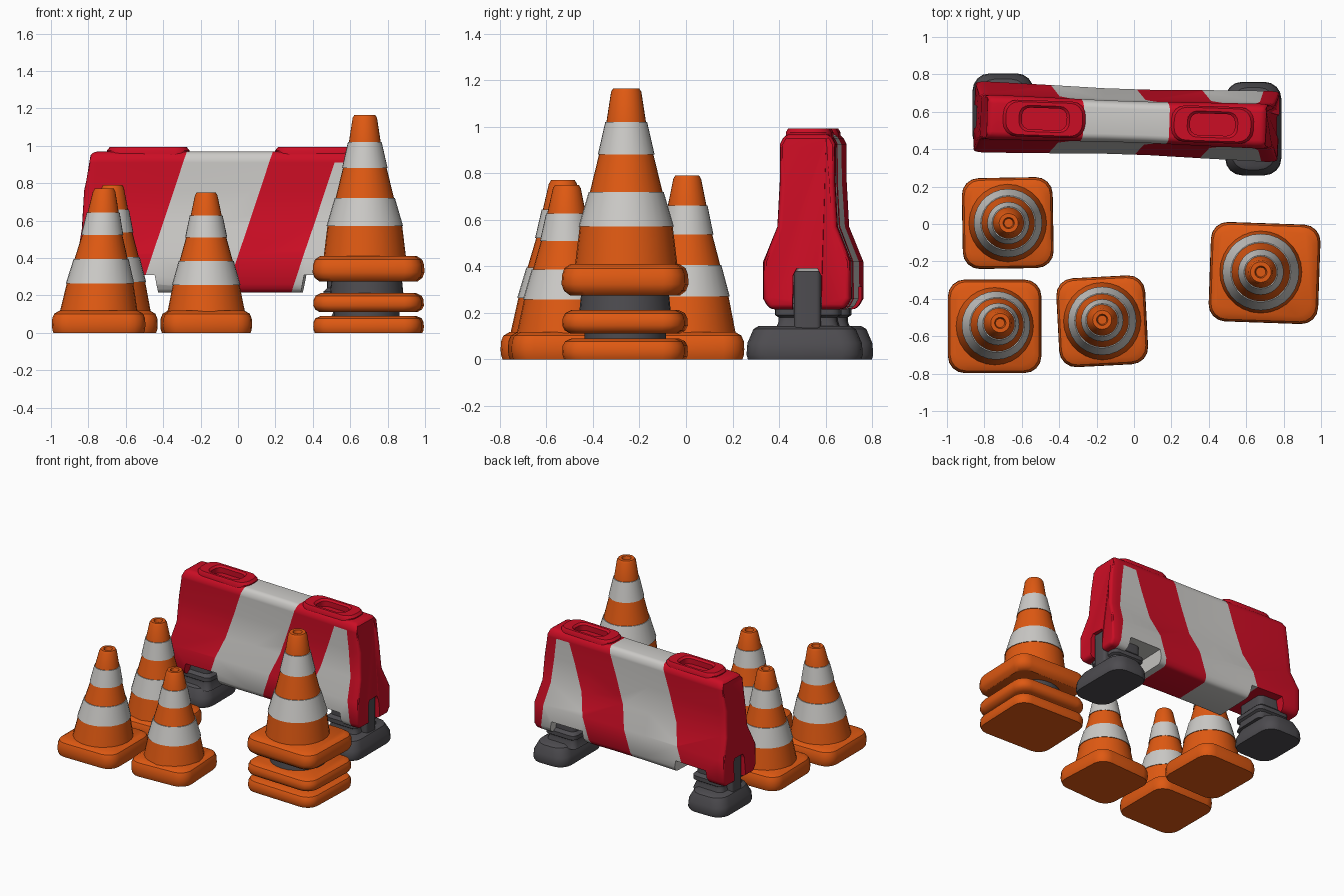
import bpy, bmesh
from math import sin, cos, pi, radians
from mathutils import Vector

if "Cube" in bpy.data.objects:
    bpy.data.objects.remove(bpy.data.objects["Cube"], do_unlink=True)


def material(name, rgb):
    m = bpy.data.materials.new(name)
    m.use_nodes = True
    m.diffuse_color = (*rgb, 1)
    m.node_tree.nodes["Principled BSDF"].inputs["Base Color"].default_value = (*rgb, 1)
    return m


ORANGE = material("orange plastic", (0.74, 0.1, 0.006))
WHITE = material("off white", (0.6, 0.59, 0.57))
RED = material("red plastic", (0.6, 0.004, 0.018))
GREY = material("dark grey rubber", (0.075, 0.072, 0.08))
RUST = material("rust brown", (0.32, 0.045, 0.004))


def activate(ob):
    bpy.ops.object.select_all(action="DESELECT")
    bpy.context.view_layer.objects.active = ob
    ob.select_set(True)


def smooth(ob, angle=35):
    activate(ob)
    bpy.ops.object.shade_smooth_by_angle(angle=radians(angle))


def circle(r, z, x=0, y=0, n=28):
    return [Vector((x + r * cos(2 * pi * i / n), y + r * sin(2 * pi * i / n), z)) for i in range(n)]


def rounded_rect(hx, hy, r, z, n=5):
    pts = []
    for q, (sx, sy) in enumerate(((1, 1), (-1, 1), (-1, -1), (1, -1))):
        for i in range(n):
            a = pi / 2 * (q + i / (n - 1))
            pts.append(Vector((sx * (hx - r) + r * cos(a), sy * (hy - r) + r * sin(a), z)))
    return pts


def loft(name, rings, mats, band_mats=None, cap_mat=0):
    """Skin a closed solid over matching rings; band_mats picks a colour per band."""
    bm = bmesh.new()
    loops = [[bm.verts.new(p) for p in ring] for ring in rings]
    n = len(loops[0])
    for b, (lo, hi) in enumerate(zip(loops, loops[1:])):
        for i in range(n):
            j = (i + 1) % n
            f = bm.faces.new((lo[i], lo[j], hi[j], hi[i]))
            f.material_index = band_mats[b] if band_mats else 0
    bm.faces.new(loops[0][::-1])
    bm.faces.new(loops[-1]).material_index = cap_mat
    bmesh.ops.recalc_face_normals(bm, faces=bm.faces)
    me = bpy.data.meshes.new(name)
    bm.to_mesh(me)
    bm.free()
    for m in mats:
        me.materials.append(m)
    ob = bpy.data.objects.new(name, me)
    bpy.context.collection.objects.link(ob)
    return ob


def place(ob, x, y, turn):
    ob.location = (x, y, 0)
    ob.rotation_euler.z = radians(turn)
    smooth(ob)


def cone_base(name, hx, hy, z0, z1, x, y, turn, round_bottom):
    """Pillowy rounded square slab."""
    h = z1 - z0
    low = 0.035 if round_bottom else 0.008
    steps = ((low, 0), (low * 0.3, 0.14), (0, 0.35), (0.002, 0.65), (0.012, 0.86), (0.04, 1))
    rings = [rounded_rect(hx - d, hy - d, 0.09 - d * 0.5, z0 + h * t) for d, t in steps]
    place(loft(name, rings, [ORANGE]), x, y, turn)


def cone_body(name, stops, x, y, lean=(0, 0)):
    """Striped cone; stops are (height, radius) at each colour change."""
    rings, bands = [], []
    z_low, z_top = stops[0][0], stops[-1][0]

    def add(r, z):
        t = (z - z_low) / (z_top - z_low)
        rings.append(circle(r, z, lean[0] * t, lean[1] * t))

    for k, ((z0, r0), (z1, r1)) in enumerate(zip(stops, stops[1:])):
        sleeve = 0.005 * (k % 2)
        add(r0 + sleeve, z0)
        add(r1 + sleeve, z1 - (0.015 if z1 == z_top else 0))
        bands += [k % 2, k % 2]
    r = stops[-1][1]
    # rolled tip with a small dimple
    for rr, dz in ((r * 0.85, 0), (r * 0.5, 0), (r * 0.4, -0.025)):
        add(rr, z_top + dz)
    bands += [0, 0]
    place(loft(name, rings, [ORANGE, WHITE], bands), x, y, 0)


# Three small cones
for label, x, y, h, half, turn, lean in (
        ("back", -0.675, 0.005, 0.79, 0.243, 1, (0.005, 0)),
        ("corner", -0.745, -0.547, 0.77, 0.25, 0, (0.03, 0.018)),
        ("front", -0.17, -0.52, 0.75, 0.238, 3, (0, 0.008))):
    cone_base(label + "_cone_base", half, half, 0, 0.118, x, y, turn, False)
    k = h / 0.76
    stops = [(z * k, r) for z, r in ((0.1, 0.21), (0.26, 0.178), (0.39, 0.142),
                                     (0.515, 0.108), (0.635, 0.083), (0.76, 0.06))]
    cone_body(label + "_cone", stops, x, y, lean)

# Stack of cones: three slabs, dark core, tall striped cone
SX, SY = 0.698, -0.262
for label, z0, z1, grow in (("bottom", 0, 0.09, 0), ("middle", 0.11, 0.212, 0), ("top", 0.275, 0.41, 0.003)):
    cone_base("stack_%s_base" % label, 0.29 + grow, 0.263 + grow, z0, z1, SX, SY, -2, z0 > 0)
place(loft("stack_core", [circle(0.175, 0.05), circle(0.175, 0.15), circle(0.2, 0.17), circle(0.185, 0.32)],
           [GREY]), SX - 0.01, SY, 0)
cone_body("stack_cone", [(0.39, 0.222), (0.57, 0.2), (0.72, 0.156), (0.88, 0.117), (1.02, 0.085), (1.165, 0.065)],
          SX - 0.02, SY + 0.005)

# Barrier body: cross-section swept along its length, tapering towards the top
BX, BY, TURN = -0.04, 0.547, -1.9
half_profile = ((0.165, 0.215, 0.81), (0.19, 0.26, 0.82), (0.19, 0.42, 0.82), (0.13, 0.57, 0.795),
                (0.12, 0.76, 0.78), (0.12, 0.925, 0.76), (0.098, 0.968, 0.735))
outline = [(y, z, l) for y, z, l in half_profile] + [(-y, z, l) for y, z, l in reversed(half_profile)]
sections = []
for u, pinch in ((-1, 0.97), (-0.93, 1), (-0.5, 0.96), (-0.15, 0.92), (0.15, 0.92), (0.5, 0.96), (0.93, 1), (1, 0.97)):
    sections.append([Vector((u * l, y * pinch, z)) for y, z, l in outline])
body = loft("barrier_body", sections, [RED, WHITE])
bevel = body.modifiers.new("soft_edges", "BEVEL")
bevel.width, bevel.segments, bevel.angle_limit = 0.022, 3, radians(40)
activate(body)
bpy.ops.object.modifier_apply(modifier="soft_edges")


def cut(rings):
    cutter = loft("cutter", rings, [RED])
    cutter.hide_render = True
    mod = body.modifiers.new("cut", "BOOLEAN")
    mod.operation, mod.solver, mod.object = "DIFFERENCE", "EXACT", cutter
    activate(body)
    bpy.ops.object.modifier_apply(modifier="cut")
    bpy.data.objects.remove(cutter, do_unlink=True)


def moved(ring, x):
    return [p + Vector((x, 0, 0)) for p in ring]


# Foot recesses, end notches and hand slots
PADS = (-0.44, 0.46)
for s in (-1, 1):
    cut([moved(rounded_rect(0.17, 0.4, 0.02, 0.1), s * 0.53), moved(rounded_rect(0.13, 0.4, 0.02, 0.31), s * 0.53)])
    cut([moved(rounded_rect(0.12, 0.064, 0.01, 0.1), s * 0.8), moved(rounded_rect(0.12, 0.06, 0.01, 0.36), s * 0.8),
         moved(rounded_rect(0.11, 0.045, 0.01, 0.39), s * 0.8)])
for px in PADS:
    cut([moved(rounded_rect(0.128, 0.066, 0.05, z), px) for z in (0.89, 1.1)])

# Slanted stripes cut into the body
SLANT, STRIPES = 0.33, (-0.23, 0.23, 0.58)
bm = bmesh.new()
bm.from_mesh(body.data)
planes = [((b, 0, 0.97), (1, 0, -SLANT)) for b in STRIPES]
planes += [((0, 0, 0.91), (0, 0, 1)), ((0.73, 0, 0.4), (1, 0, 0.12))]
for co, no in planes:
    bmesh.ops.bisect_plane(bm, geom=bm.verts[:] + bm.edges[:] + bm.faces[:], plane_co=co, plane_no=no)
for f in bm.faces:
    c = f.calc_center_median()
    s = c.x + SLANT * (0.97 - c.z)
    middle = STRIPES[0] < s < STRIPES[1]
    end_patch = s > STRIPES[2] and c.z < 0.91 and c.x + 0.12 * (c.z - 0.4) < 0.73
    f.material_index = int(middle or end_patch)
bm.to_mesh(body.data)
bm.free()
place(body, BX, BY, TURN)

# Raised rims around the hand slots
for side, px in zip(("right", "left"), PADS):
    rim = ((0.22, 0.098, 0.94), (0.22, 0.098, 0.975), (0.205, 0.088, 0.993),
           (0.135, 0.07, 0.993), (0.12, 0.058, 0.98), (0.12, 0.058, 0.92))
    rings = [moved(rounded_rect(hx, hy, hy * 0.75, z), px) for hx, hy, z in rim]
    place(loft(side + "_slot_rim", rings, [RED, RUST], [0] * 5, 1), BX, BY, TURN)

# Rubber feet with stepped necks and pegs in the end notches
for side, s, fx, fy, hx, hy in (("right", -1, -0.7, 0.593, 0.163, 0.212), ("left", 1, 0.638, 0.51, 0.15, 0.25)):
    foot = [rounded_rect(hx - d, hy - d, 0.09, z)
            for d, z in ((0.006, 0), (0, 0.02), (0.004, 0.07), (0.03, 0.13), (0.05, 0.142))]
    place(loft(side + "_foot", foot, [GREY]), fx, fy, 0)
    neck = [moved(rounded_rect(0.13 - d, 0.14 - d, 0.04, z), s * 0.63)
            for d, z in ((0, 0.12), (0.015, 0.165), (0.015, 0.18), (0, 0.19), (0, 0.22), (0.02, 0.24), (0.02, 0.33))]
    place(loft(side + "_foot_neck", neck, [GREY]), BX, BY, TURN)
    peg = [moved(rounded_rect(0.06, 0.058, 0.02, z), s * 0.73) for z in (0.13, 0.38)]
    place(loft(side + "_foot_peg", peg, [GREY]), BX, BY, TURN)
